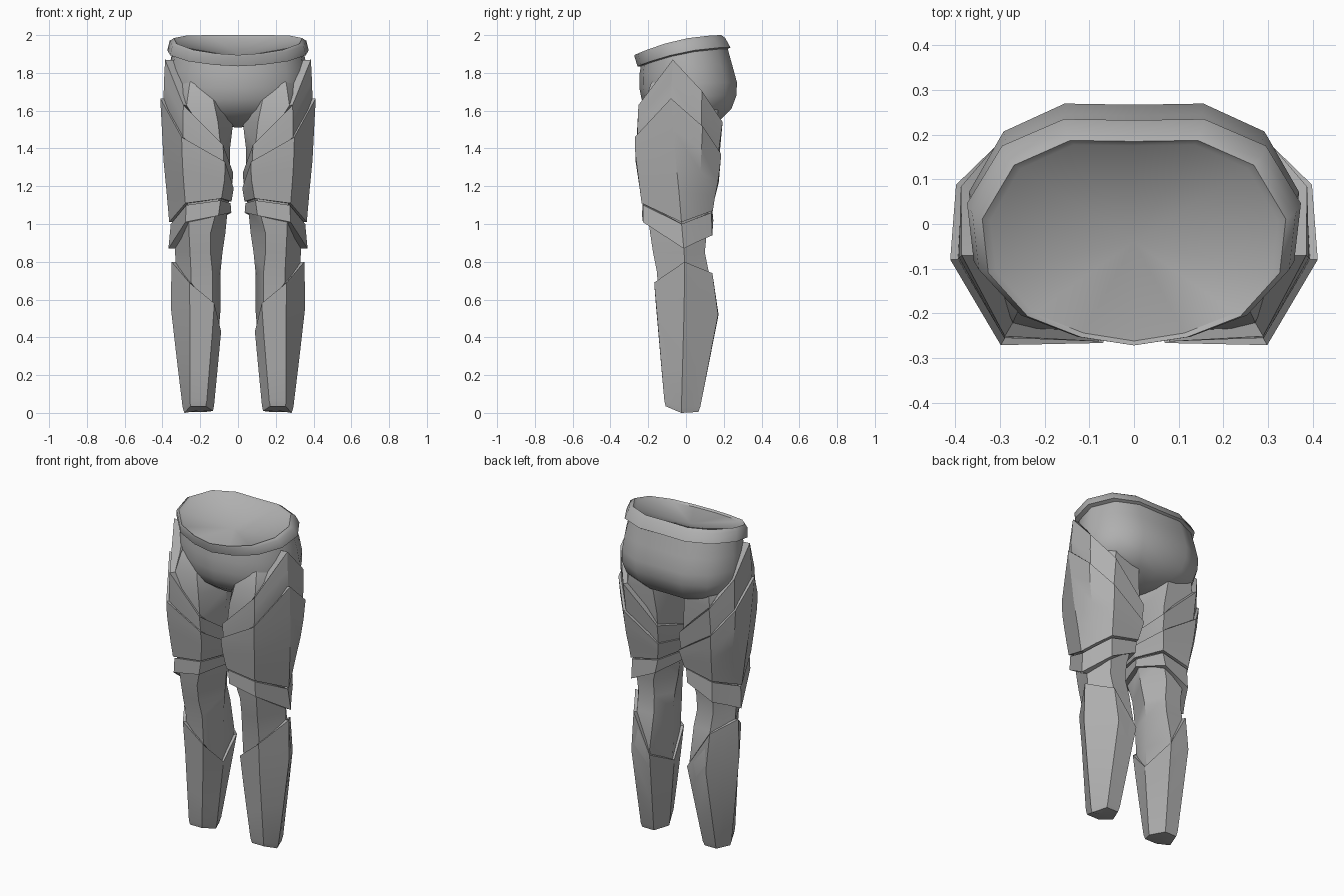
import bpy, bmesh, math

if "Cube" in bpy.data.objects:
    bpy.data.objects.remove(bpy.data.objects["Cube"])

grey = bpy.data.materials.new("plain grey")
grey.diffuse_color = (0.43, 0.43, 0.43, 1)
grey.use_nodes = True
grey.node_tree.nodes["Principled BSDF"].inputs["Base Color"].default_value = grey.diffuse_color


def loft(name, rings, cap_start=None, cap_end=None, mirror=False, angle=28):
    """Skin closed rings; a cap is a point to fan to."""
    bm = bmesh.new()
    rows = [[bm.verts.new(p) for p in r] for r in rings]
    n = len(rows[0])
    for a, b in zip(rows, rows[1:]):
        for i in range(n):
            j = (i + 1) % n
            bm.faces.new((a[i], a[j], b[j], b[i]))
    for row, cap in ((rows[0], cap_start), (rows[-1], cap_end)):
        if cap:
            c = bm.verts.new(cap)
            for i in range(n):
                bm.faces.new((row[i], row[(i + 1) % n], c))
    bmesh.ops.recalc_face_normals(bm, faces=bm.faces)
    me = bpy.data.meshes.new(name)
    bm.to_mesh(me)
    bm.free()
    me.materials.append(grey)
    ob = bpy.data.objects.new(name, me)
    bpy.context.collection.objects.link(ob)
    if mirror:
        ob.modifiers.new("mirror", 'MIRROR').use_mirror_merge = False
    bpy.ops.object.select_all(action='DESELECT')
    ob.select_set(True)
    bpy.context.view_layer.objects.active = ob
    bpy.ops.object.shade_smooth_by_angle(angle=math.radians(angle))
    return ob


# Waist outline, front centre to back centre, unit size
HALF = [(0, -1), (.35, -.92), (.7, -.72), (.96, -.3), (1, .22),
        (.79, .74), (.42, .98), (0, .97)]
OUTLINE = HALF + [(-x, y) for x, y in HALF[-2:0:-1]]


def waist_ring(rx, yf, yb, zf, zb):
    pts = []
    for x, y in OUTLINE:
        t = (y + 1) / 2
        pts.append((rx * x, yf + (yb - yf) * t, zf + (zb - zf) * (1 - (1 - t) ** 2)))
    return pts


# Waistband with a shallow dished opening
loft("waistband", [
    waist_ring(.345, -.235, .222, 1.835, 1.925),
    waist_ring(.374, -.257, .24, 1.835, 1.935),
    waist_ring(.362, -.272, .212, 1.885, 1.985),
    waist_ring(.34, -.272, .192, 1.895, 2.0),
    waist_ring(.322, -.262, .182, 1.885, 1.985)],
    cap_end=(0, -.04, 1.90), angle=40)

# Hips narrowing to the crotch
loft("hips", [
    waist_ring(.345, -.237, .222, 1.85, 1.94),
    waist_ring(.364, -.247, .25, 1.79, 1.84),
    waist_ring(.37, -.247, .275, 1.72, 1.75),
    waist_ring(.368, -.235, .272, 1.66, 1.68),
    waist_ring(.345, -.20, .245, 1.60, 1.61),
    waist_ring(.27, -.13, .19, 1.55, 1.555),
    waist_ring(.05, -.06, .10, 1.515, 1.515)],
    cap_end=(0, .01, 1.51), angle=45)

# Leg levels: z, x outer, x front outer, x front inner, x inner, y front, y middle, y back
LEG = [
    (0.0, .29, .255, .17, .13, -.11, -.025, .07),
    (.55, .35, .25, .13, .085, -.15, -.01, .17),
    (.75, .34, .255, .13, .085, -.165, -.005, .13),
    (.85, .345, .26, .14, .075, -.185, -.01, .11),
    (.95, .347, .265, .14, .06, -.20, -.02, .12),
    (1.1, .35, .27, .10, .045, -.22, -.03, .13),
    (1.25, .37, .28, .08, .035, -.235, -.045, .155),
    (1.4, .375, .285, .085, .035, -.25, -.06, .165),
    (1.54, .38, .285, .10, .018, -.245, -.07, .18),
    (1.66, .385, .28, .12, .02, -.235, -.08, .19),
    (1.87, .37, .27, .14, .03, -.2, -.07, .18)]


def leg_point(i, z, grow=0):
    """Corner i: outer, front outer, front inner, inner, back inner, back outer."""
    k = 0
    while k < len(LEG) - 2 and LEG[k + 1][0] < z:
        k += 1
    a, b = LEG[k], LEG[k + 1]
    t = (z - a[0]) / (b[0] - a[0])
    _, xo, xfo, xfi, xi, yf, ym, yb = [p + (q - p) * t for p, q in zip(a, b)]
    # Thighs bulge between the outer and back corners
    bulge = .045 * min(1, max(0, (z - 1.0) / .45))
    x, y = [(xo, ym), (xfo, yf), (xfi, yf), (xi, ym), (xfi, yb), (xfo, yb),
            ((xo + xfo) / 2 + bulge, (ym + yb) / 2 + bulge * .5)][i]
    d = [(1, 0), (.5, -.87), (-.5, -.87), (-.6, 0), (-.5, .87), (.5, .87), (.8, .4)][i]
    return (x + d[0] * grow, y + d[1] * grow, z)


def leg_ring(zs, grow):
    zs = list(zs) + [(zs[0] + zs[5]) / 2]
    return [leg_point(i, z, grow) for i, z in enumerate(zs)]


def sleeve(name, low, high, grow_low, grow_high, steps=4, lip=-.03):
    """Shell around the leg with slanting hems and turned-in lips."""
    rings = [leg_ring(low, -.03)]
    for s in range(steps + 1):
        t = s / steps
        rings.append(leg_ring([a + (b - a) * t for a, b in zip(low, high)],
                              grow_low + (grow_high - grow_low) * t))
    rings.append(leg_ring([z - .005 for z in high], lip))
    return loft(name, rings, mirror=True)


# Bare legs under the plates, fading into the hips
loft("legs", [leg_ring([z] * 6, -.012) for z in (.35, .55, .75, .85, .95, 1.1, 1.25, 1.4, 1.54)]
     + [leg_ring([1.64] * 6, -.02), leg_ring([1.74] * 6, -.04), leg_ring([1.82] * 6, -.08)],
     mirror=True, angle=35)

# Shin guards, closed at the ankle
shin_top = [.80, .69, .58, .43, .52, .74]
ankle = [0, .035, .035, .01, .005, .005]
shin = [leg_ring(ankle, -.006), leg_ring([z + .03 for z in ankle], 0)]
for f in (.35, .7, 1):
    shin.append(leg_ring([a + (b - a) * f for a, b in zip(ankle, shin_top)], .009 * f))
shin.append(leg_ring([z - .005 for z in shin_top], -.03))
loft("shin_guards", shin, cap_start=(.21, -.02, .012), mirror=True)

# Knee bands
sleeve("knee_bands", [.87, 1.01, 1.045, 1.06, 1.02, .94],
       [1.0, 1.10, 1.125, 1.11, 1.10, 1.06], .023, .008, 1)

# Lower and upper thigh plates
sleeve("lower_thigh_plates", [1.01, 1.11, 1.135, 1.12, 1.11, 1.07],
       [1.665, 1.46, 1.33, 1.19, 1.22, 1.37], .016, .027)
sleeve("upper_thigh_plates", [1.4, 1.35, 1.2, 1.15, 1.15, 1.25],
       [1.87, 1.63, 1.42, 1.27, 1.33, 1.54], .006, .016, lip=-.05)
